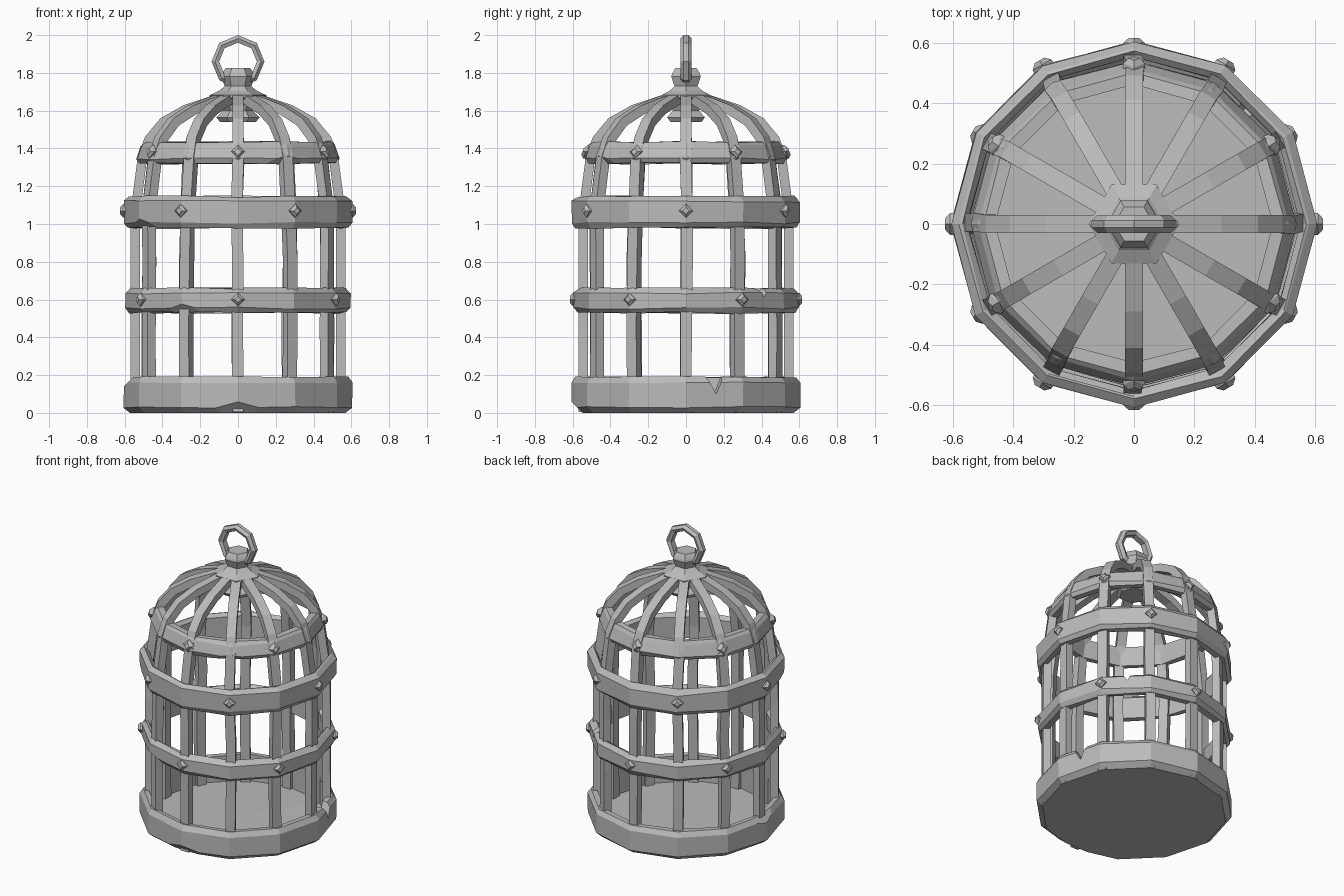
import bpy, bmesh, math, random
from mathutils import Vector, Matrix

random.seed(4)
if "Cube" in bpy.data.objects:
    bpy.data.objects.remove(bpy.data.objects["Cube"], do_unlink=True)

GREY = (0.5, 0.5, 0.5, 1)
iron = bpy.data.materials.new("grey_iron")
iron.use_nodes = True
iron.diffuse_color = GREY
iron.node_tree.nodes["Principled BSDF"].inputs["Base Color"].default_value = GREY


def finish(name, bm):
    """Turn a bmesh into a flat shaded object."""
    bmesh.ops.recalc_face_normals(bm, faces=bm.faces)
    mesh = bpy.data.meshes.new(name)
    bm.to_mesh(mesh)
    bm.free()
    mesh.materials.append(iron)
    ob = bpy.data.objects.new(name, mesh)
    bpy.context.collection.objects.link(ob)
    return ob


def polar(r, deg, z):
    a = math.radians(deg)
    return Vector((r * math.cos(a), r * math.sin(a), z))


def skin(bm, loops):
    """Join consecutive closed loops of vertices with quads or triangles."""
    for a, b in zip(loops, loops[1:]):
        for i in range(len(a)):
            j = (i + 1) % len(a)
            face = list(dict.fromkeys((a[i], a[j], b[j], b[i])))
            if len(face) > 2:
                bm.faces.new(face)


def lathe(name, profile, sides, closed=False, jitter=0):
    """Turn an (r, z) profile about the z axis."""
    bm = bmesh.new()
    loops = []
    for r, z in profile:
        if r == 0:
            loops.append([bm.verts.new((0, 0, z))] * sides)
        else:
            loops.append([bm.verts.new(polar(r + random.uniform(-jitter, jitter) / 2, i * 360 / sides,
                                             z + (random.uniform(-jitter, jitter) if z > 0 else 0)))
                          for i in range(sides)])
    skin(bm, loops + loops[:1] if closed else loops)
    return finish(name, bm)


def cut(target, bm):
    """Subtract a cutter from a part."""
    cutter = finish("cutter", bm)
    cutter.hide_render = True
    mod = target.modifiers.new("cut", 'BOOLEAN')
    mod.operation = 'DIFFERENCE'
    mod.solver = 'EXACT'
    mod.object = cutter
    bpy.context.view_layer.objects.active = target
    bpy.ops.object.modifier_apply(modifier=mod.name)
    bpy.data.objects.remove(cutter, do_unlink=True)


def chip(target, r, deg, z, up, depth):
    """Slice a shallow facet off a rim corner."""
    n = (polar(1, deg, 0) + Vector((0, 0, up))).normalized()
    turn = n.to_track_quat('Z', 'Y').to_matrix().to_4x4()
    bm = bmesh.new()
    bmesh.ops.create_cube(bm, size=0.3, matrix=Matrix.Translation(polar(r, deg, z) + n * (0.15 - depth)) @ turn)
    cut(target, bm)


def notch(target, r, deg, z, width, depth):
    """Cut a V shaped nick through the top of a rim."""
    bm = bmesh.new()
    side = polar(1, deg + 90, 0)
    loops = []
    for rr in (r - 0.1, r + 0.1):
        p = polar(rr, deg, z)
        loops.append([bm.verts.new(p + side * s + Vector((0, 0, h)))
                      for s, h in ((-width, 0.03), (0.01, -depth), (width, 0.03))])
        bm.faces.new(loops[-1])
    skin(bm, loops)
    cut(target, bm)


def hoop(name, r, low, high):
    """A chamfered twelve sided band."""
    return lathe(name, [(r - 0.02, low), (r, low + 0.025), (r, high - 0.025), (r - 0.025, high),
                        (r - 0.035, high), (r - 0.055, high - 0.02), (r - 0.055, low)], 12, True, 0.006)


# Base tray and bands
base = lathe("base_tray", [(0, 0), (0.57, 0), (0.605, 0.03), (0.605, 0.16), (0.585, 0.19),
                           (0.55, 0.19), (0.55, 0.015), (0, 0.015)], 12, jitter=0.004)
lower = hoop("lower_band", 0.595, 0.53, 0.66)
middle = hoop("middle_band", 0.605, 0.98, 1.145)
upper = lathe("upper_band", [(0.525, 1.32), (0.54, 1.345), (0.515, 1.415), (0.5, 1.435),
                             (0.46, 1.435), (0.485, 1.32)], 12, True, 0.006)

# Wear on the rims
notch(base, 0.58, 15, 0.19, 0.06, 0.09)
notch(lower, 0.56, 45, 0.66, 0.05, 0.05)
chip(base, 0.605, -90, 0.03, -1, 0.02)
chip(base, 0.605, 180, 0.16, 1, 0.015)
chip(middle, 0.605, -150, 1.0, -1, 0.02)
chip(lower, 0.595, -120, 0.55, -1, 0.018)
chip(upper, 0.54, -60, 1.345, -1, 0.015)

# Cage bars, swept up the wall and over the dome
path = [Vector(p) for p in ((0.545, 0.005), (0.545, 0.45), (0.545, 0.8), (0.543, 1.07), (0.505, 1.36),
                            (0.47, 1.45), (0.395, 1.54), (0.28, 1.605), (0.1, 1.665))]
for k in range(12):
    bm = bmesh.new()
    loops = []
    for i, p in enumerate(path):
        t = (path[min(i + 1, len(path) - 1)] - path[max(i - 1, 0)]).normalized()
        out = Vector((t.y, -t.x)) * 0.025
        wobble = random.uniform(-0.007, 0.007) if 0 < i < 5 else 0
        loop = []
        for s, w in ((1, 1), (1, -1), (-1, -1), (-1, 1)):
            q = p + out * s
            v = polar(q.x, k * 30, q.y) + polar(w * 0.03 + wobble, k * 30 + 90, 0)
            loop.append(bm.verts.new(v))
        loops.append(loop)
    skin(bm, loops)
    bm.faces.new(loops[0])
    bm.faces.new(loops[-1])
    finish(f"cage_bar_{k + 1}", bm)


def studs(name, r, z, start, lean=0):
    """Six blunt diamond studs around a band."""
    for k in range(6):
        deg = start + k * 60
        bm = bmesh.new()
        loops = []
        for size, height in ((0.036, -0.02), (0.036, 0.003), (0.018, 0.02)):
            loops.append([bm.verts.new(polar(r + height - lean * h * size, deg, z + h * size)
                                       + polar(s * size, deg + 90, 0))
                          for s, h in ((1, 0), (0, 1), (-1, 0), (0, -1))])
        skin(bm, loops)
        bm.faces.new(loops[0])
        bm.faces.new(loops[-1])
        finish(f"{name}_{k + 1}", bm)


studs("lower_stud", 0.595, 0.6, 30)
studs("middle_stud", 0.605, 1.07, 0)
studs("upper_stud", 0.528, 1.383, 30, 0.36)

# Hexagonal crown and knob
lathe("crown", [(0, 1.54), (0.095, 1.54), (0.115, 1.565), (0.08, 1.6), (0.11, 1.65), (0.15, 1.667),
                (0.15, 1.682), (0.1, 1.705), (0.07, 1.73), (0.09, 1.78), (0.085, 1.795),
                (0.065, 1.825), (0, 1.825)], 6)

# Hanging ring
bm = bmesh.new()
loops = []
for i in range(8):
    a = math.radians(i * 45)
    loops.append([bm.verts.new((r * math.sin(a), y, 1.86 + r * math.cos(a)))
                  for r, y in ((0.14, -0.012), (0.14, 0.012), (0.122, 0.03),
                               (0.1, 0.02), (0.1, -0.02), (0.122, -0.03))])
skin(bm, loops + loops[:1])
finish("hanging_ring", bm)
